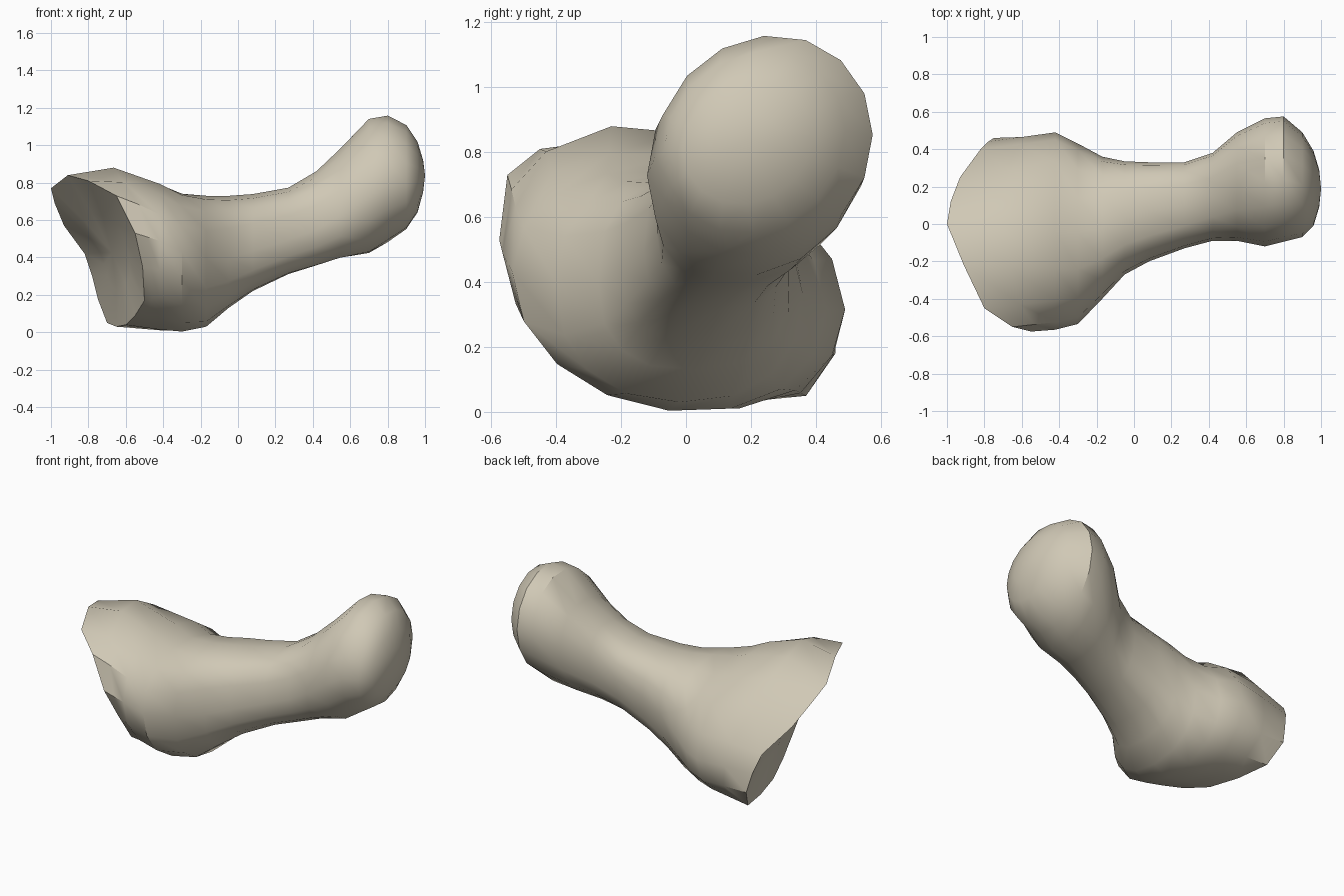
import bpy, bmesh
from math import sin, cos, pi, copysign
from mathutils import Vector

cube = bpy.data.objects.get("Cube")
if cube:
    bpy.data.objects.remove(cube)

SIDES = 16

# Bone colour
bone = bpy.data.materials.new("bone_beige")
bone.use_nodes = True
colour = (0.63, 0.58, 0.465, 1)
bone.diffuse_color = colour
shader = bone.node_tree.nodes["Principled BSDF"]
shader.inputs["Base Color"].default_value = colour
shader.inputs["Roughness"].default_value = 0.8


def section(x, y_low, y_high, z_low, z_high, lean, power):
    """Leaning oval fitted in the given bounds; a lower power is boxier."""
    def boxy(v):
        return copysign(abs(v) ** power, v)
    points = []
    for i in range(SIDES):
        t = 2 * pi * i / SIDES
        y = (y_low + y_high) / 2 + (y_high - y_low) / 2 * boxy(cos(t))
        z = (z_low + z_high) / 2 + (z_high - z_low) / 2 * boxy(sin(t + lean))
        points.append(Vector((x, y, z)))
    return points


# Oblique rim of the wide joint socket, from back over the top to the front
rim = [Vector(p) for p in (
    (-.78, .44, .30), (-.82, .40, .42), (-.93, .25, .57), (-.98, .12, .69),
    (-1, 0, .77), (-.91, -.22, .84), (-.80, -.45, .81), (-.65, -.55, .73),
    (-.55, -.575, .53), (-.51, -.49, .35), (-.50, -.37, .17), (-.55, -.20, .09),
    (-.60, -.03, .04), (-.65, .17, .03), (-.70, .37, .05), (-.75, .46, .18))]
middle = sum(rim, Vector()) / SIDES

# Shaft and rounded head: x, y bounds, z bounds, lean, power
shaft = [section(*s) for s in (
    (-.42, -.565, .49, .005, .80, -.22, 1),
    (-.30, -.535, .43, 0, .745, -.15, .97),
    (-.17, -.40, .36, .03, .73, -.03, .87),
    (-.05, -.27, .335, .13, .73, .06, .78),
    (.08, -.20, .33, .22, .74, .1, .75),
    (.27, -.13, .33, .31, .775, .13, .77),
    (.42, -.09, .38, .355, .865, .18, .82),
    (.55, -.09, .49, .395, .99, .2, .88),
    (.70, -.12, .565, .42, 1.145, .15, 1),
    (.80, -.095, .575, .48, 1.16, .1, 1),
    (.90, -.07, .49, .55, 1.11, .12, 1),
    (.96, -.01, .39, .64, 1.02, .12, 1),
    (.99, .09, .29, .75, .92, .1, 1))]

# Flared collar between rim and shaft, swelling a little on top
collar = []
for i, (a, b) in enumerate(zip(rim, shaft[0])):
    p = a.lerp(b, 0.5)
    p.z += 0.08 * max(0, sin(2 * pi * i / SIDES)) ** 3
    collar.append(p)

# Hollow of the socket
hollow = [p.lerp(middle, 0.5) + Vector((0.04, 0, 0.01)) for p in rim]

bm = bmesh.new()
rings = [[bm.verts.new(p) for p in r] for r in [hollow, rim, collar] + shaft]
for r, s in zip(rings, rings[1:]):
    for i in range(SIDES):
        j = (i + 1) % SIDES
        bm.faces.new((r[i], r[j], s[j], s[i]))


def close(ring, tip):
    centre = bm.verts.new(tip)
    for i in range(SIDES):
        bm.faces.new((ring[i], ring[(i + 1) % SIDES], centre))


close(rings[0], middle + Vector((0.055, 0, 0.015)))
close(rings[-1], (1, .19, .84))
bmesh.ops.recalc_face_normals(bm, faces=bm.faces)

mesh = bpy.data.meshes.new("finger_bone")
bm.to_mesh(mesh)
bm.free()
mesh.materials.append(bone)
obj = bpy.data.objects.new("finger_bone", mesh)
bpy.context.collection.objects.link(obj)

# Soft shading with sharp rim
bpy.ops.object.select_all(action="DESELECT")
obj.select_set(True)
bpy.context.view_layer.objects.active = obj
bpy.ops.object.shade_smooth_by_angle(angle=0.6)
